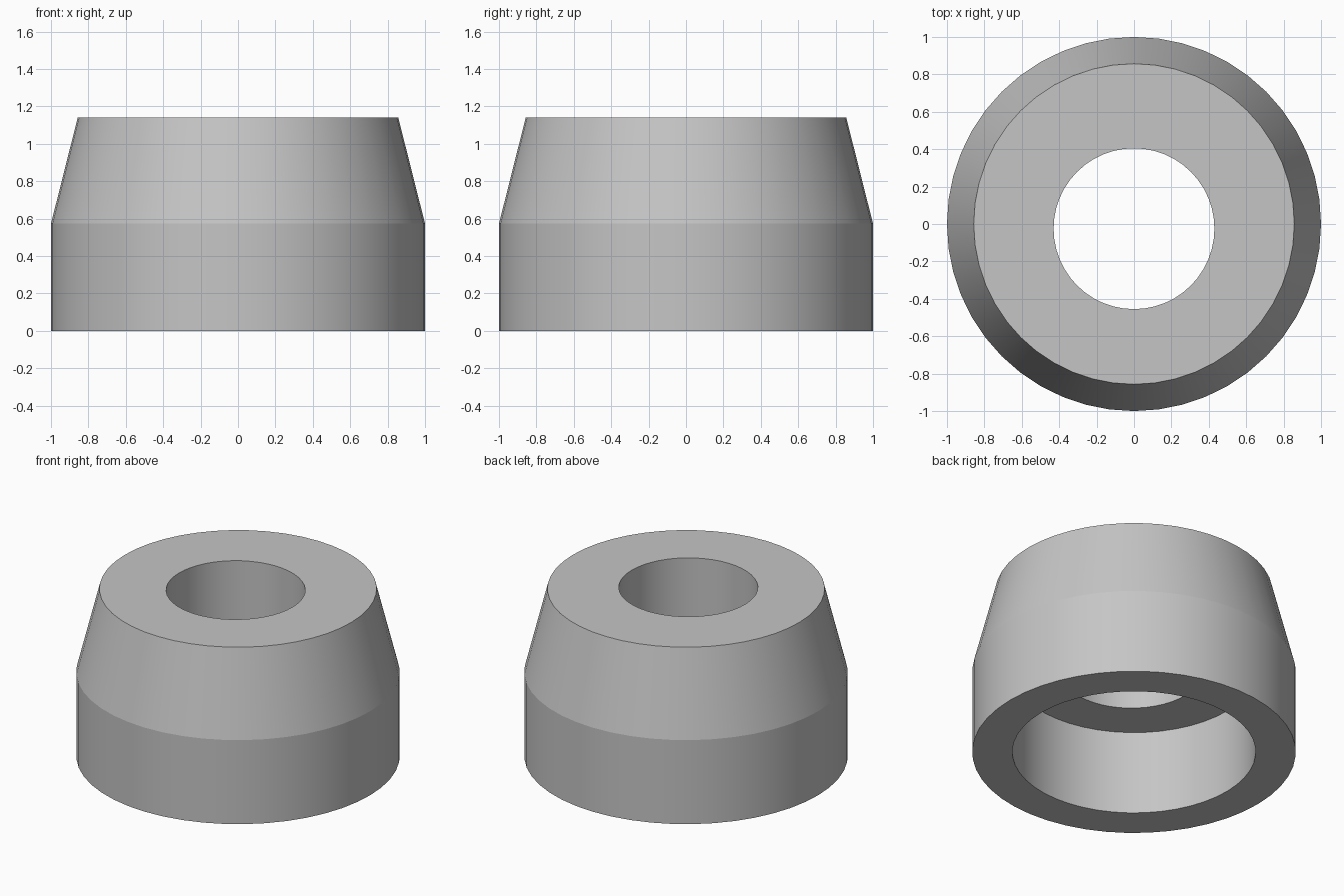
import bpy, bmesh, math

cube = bpy.data.objects.get("Cube")
if cube:
    bpy.data.objects.remove(cube, do_unlink=True)

SEGMENTS = 48
HEIGHT, BREAK = 1.14, 0.573
HOLE_Y = -0.025  # the through hole sits slightly toward the front

# Plain grey
grey = bpy.data.materials.new("plain grey")
grey.use_nodes = True
colour = (0.56, 0.56, 0.56, 1)
grey.diffuse_color = colour
grey.node_tree.nodes["Principled BSDF"].inputs["Base Color"].default_value = colour


def ring(bm, radius, z, y=0):
    """Circle of vertices at height z, shifted by y."""
    step = math.tau / SEGMENTS
    return [bm.verts.new((radius * math.cos(i * step), y + radius * math.sin(i * step), z))
            for i in range(SEGMENTS)]


# Closed section: straight wall, tapered wall, top, through hole, wide bore below
bm = bmesh.new()
rings = [
    ring(bm, 1.0, 0),
    ring(bm, 1.0, BREAK),
    ring(bm, 0.857, HEIGHT),
    ring(bm, 0.43, HEIGHT, HOLE_Y),
    ring(bm, 0.43, BREAK, HOLE_Y),
    ring(bm, 0.752, BREAK),
    ring(bm, 0.752, 0),
]
for k, lower in enumerate(rings):
    upper = rings[(k + 1) % len(rings)]
    for i in range(SEGMENTS):
        j = (i + 1) % SEGMENTS
        bm.faces.new((lower[i], lower[j], upper[j], upper[i]))
bmesh.ops.recalc_face_normals(bm, faces=bm.faces)

mesh = bpy.data.meshes.new("tapered_bushing")
bm.to_mesh(mesh)
bm.free()
mesh.materials.append(grey)
bushing = bpy.data.objects.new("tapered_bushing", mesh)
bpy.context.collection.objects.link(bushing)

# Smooth walls, crisp rims
bpy.ops.object.select_all(action="DESELECT")
bushing.select_set(True)
bpy.context.view_layer.objects.active = bushing
bpy.ops.object.shade_smooth_by_angle(angle=math.radians(12))
